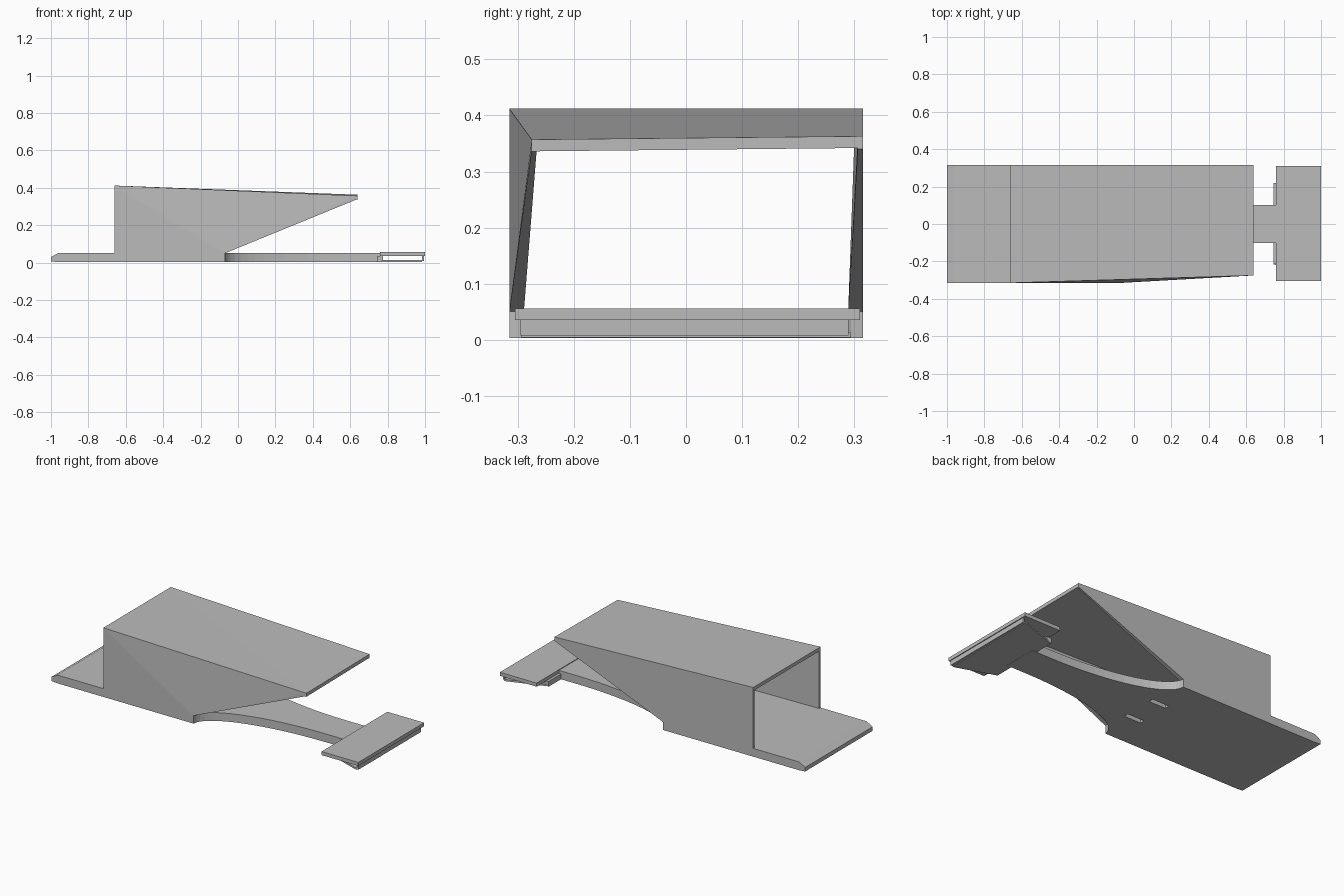
import bpy, bmesh, math

cube = bpy.data.objects.get("Cube")
if cube:
    bpy.data.objects.remove(cube, do_unlink=True)

grey = bpy.data.materials.new("plain_grey")
grey.use_nodes = True
COLOUR = (0.5, 0.5, 0.5, 1)
grey.diffuse_color = COLOUR
grey.node_tree.nodes["Principled BSDF"].inputs["Base Color"].default_value = COLOUR


def loft(name, ring_a, ring_b, triangulate=False):
    """Solid between two matching rings of 3D points."""
    bm = bmesh.new()
    a = [bm.verts.new(p) for p in ring_a]
    b = [bm.verts.new(p) for p in ring_b]
    bm.faces.new(a)
    bm.faces.new(b)
    for i in range(len(a)):
        j = (i + 1) % len(a)
        bm.faces.new((a[i], a[j], b[j], b[i]))
    bmesh.ops.recalc_face_normals(bm, faces=bm.faces)
    if triangulate:
        bmesh.ops.triangulate(bm, faces=bm.faces)
    mesh = bpy.data.meshes.new(name)
    bm.to_mesh(mesh)
    bm.free()
    mesh.materials.append(grey)
    obj = bpy.data.objects.new(name, mesh)
    bpy.context.collection.objects.link(obj)
    return obj


def slab(name, outline, z0, z1):
    return loft(name, [(x, y, z0) for x, y in outline], [(x, y, z1) for x, y in outline])


def box(name, x0, x1, y0, y1, z0, z1):
    return slab(name, [(x0, y0), (x1, y0), (x1, y1), (x0, y1)], z0, z1)


def mirrored(half):
    """Close a half outline with its reflection across y = 0."""
    return half + [(x, -y) for x, y in reversed(half)]


HALF = 0.315      # half width
FLOOR = 0.052     # base thickness
BACK, FRONT = -0.66, 0.64

# Base plate: full width, then elliptical cut-ins down to a narrow neck
half = [(-0.96, HALF)]
for i in range(17):
    t = math.pi / 2 * i / 16
    half.append((0.64 - 0.71 * math.cos(t), HALF - 0.213 * math.sin(t)))
half.append((0.775, 0.102))
base = slab("base_plate", mirrored(half), 0.003, FLOOR)

# Two short slots in the underside
for side in (-1, 1):
    y = 0.1 * side
    cutter = box("slot_cutter", -0.14, -0.03, y - 0.014, y + 0.014, -0.02, 0.03)
    cutter.hide_render = True
    cutter.hide_set(True)
    mod = base.modifiers.new("slot", 'BOOLEAN')
    mod.operation = 'DIFFERENCE'
    mod.solver = 'EXACT'
    mod.object = cutter

# Sloped lip on the wide end
lip = [(-0.96, 0.003), (-1.0, 0.006), (-1.0, 0.03), (-0.96, FLOOR)]
loft("end_lip", [(x, -HALF, z) for x, z in lip], [(x, HALF, z) for x, z in lip])

# Crosspiece: top plate, thin lower plate, rear block and closing end plate
box("crosspiece_top", 0.76, 1.0, -0.305, 0.31, 0.035, 0.056)
slab("crosspiece_bottom", mirrored([(0.745, 0.215), (0.97, 0.293), (0.985, 0.293)]), 0.004, 0.014)
box("crosspiece_rear_block", 0.745, 0.775, -0.215, -0.1, 0.006, 0.035)
box("crosspiece_rear_block", 0.745, 0.775, 0.1, 0.22, 0.006, 0.035)
box("crosspiece_end_plate", 0.984, 0.995, -0.295, 0.29, 0.008, 0.05)

# Roof sheet, tapering slightly on one side
roof = [(BACK, -HALF, 0.412), (FRONT, -0.275, 0.357), (FRONT, HALF, 0.363), (BACK, HALF, 0.412)]
loft("roof_sheet", roof, [(x, y, z - 0.021) for x, y, z in roof], True)

# Side walls with slanted front edge, thicker at the lower front corner
for name, side, tip in (("right_wall", -1, 0.275), ("left_wall", 1, HALF)):
    outer = [(BACK, HALF, 0.003), (-0.07, HALF, 0.003), (-0.07, HALF, 0.05),
             (FRONT, tip, 0.34), (FRONT, tip, 0.357), (BACK, HALF, 0.41)]
    thick = (0.013, 0.026, 0.026, 0.009, 0.009, 0.013)
    loft(name, [(x, side * y, z) for x, y, z in outer],
         [(x, side * (y - t), z) for (x, y, z), t in zip(outer, thick)], True)
